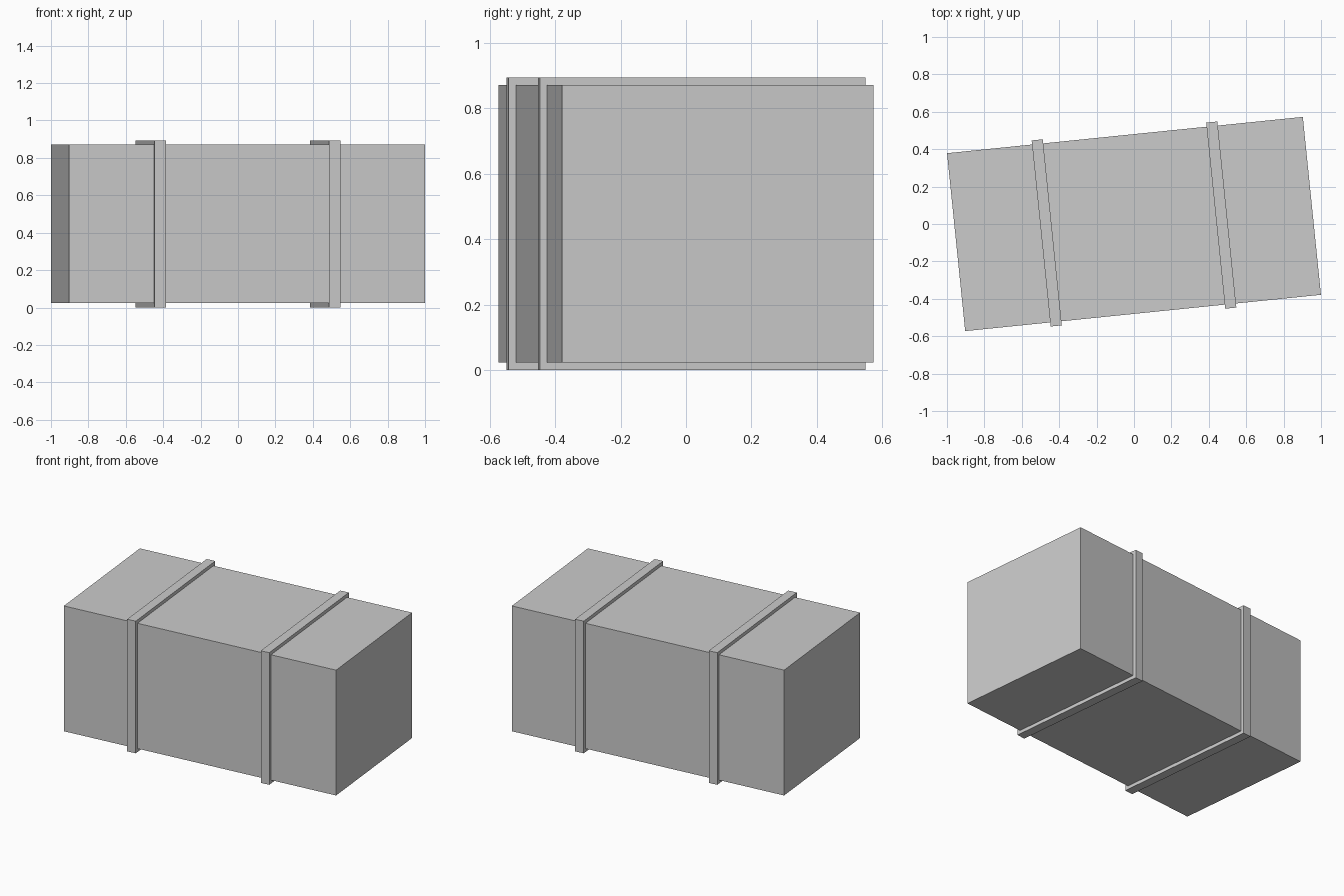
import bpy
import math

old = bpy.data.objects.get("Cube")
if old:
    bpy.data.objects.remove(old, do_unlink=True)

TURN = math.atan(0.102)   # whole package is turned slightly about z
MID_Z = 0.447

grey = bpy.data.materials.new("light_grey")
grey.use_nodes = True
colour = (0.6, 0.6, 0.6, 1)
grey.diffuse_color = colour
grey.node_tree.nodes["Principled BSDF"].inputs["Base Color"].default_value = colour


def block(name, along, size):
    """Box centred at a distance along the turned long axis."""
    spot = (along * math.cos(TURN), along * math.sin(TURN), MID_Z)
    bpy.ops.mesh.primitive_cube_add(size=1, location=spot, rotation=(0, 0, TURN))
    ob = bpy.context.object
    ob.name = name
    ob.scale = size
    bpy.ops.object.transform_apply(location=False, rotation=False, scale=True)
    ob.data.materials.append(grey)
    return ob


# Main box
block("box_body", 0, (1.912, 0.956, 0.848))

# Two straps standing slightly proud of the box all the way round
for name, side in (("right_strap", -1), ("left_strap", 1)):
    block(name, side * 0.469, (0.06, 1.0, 2 * MID_Z))
